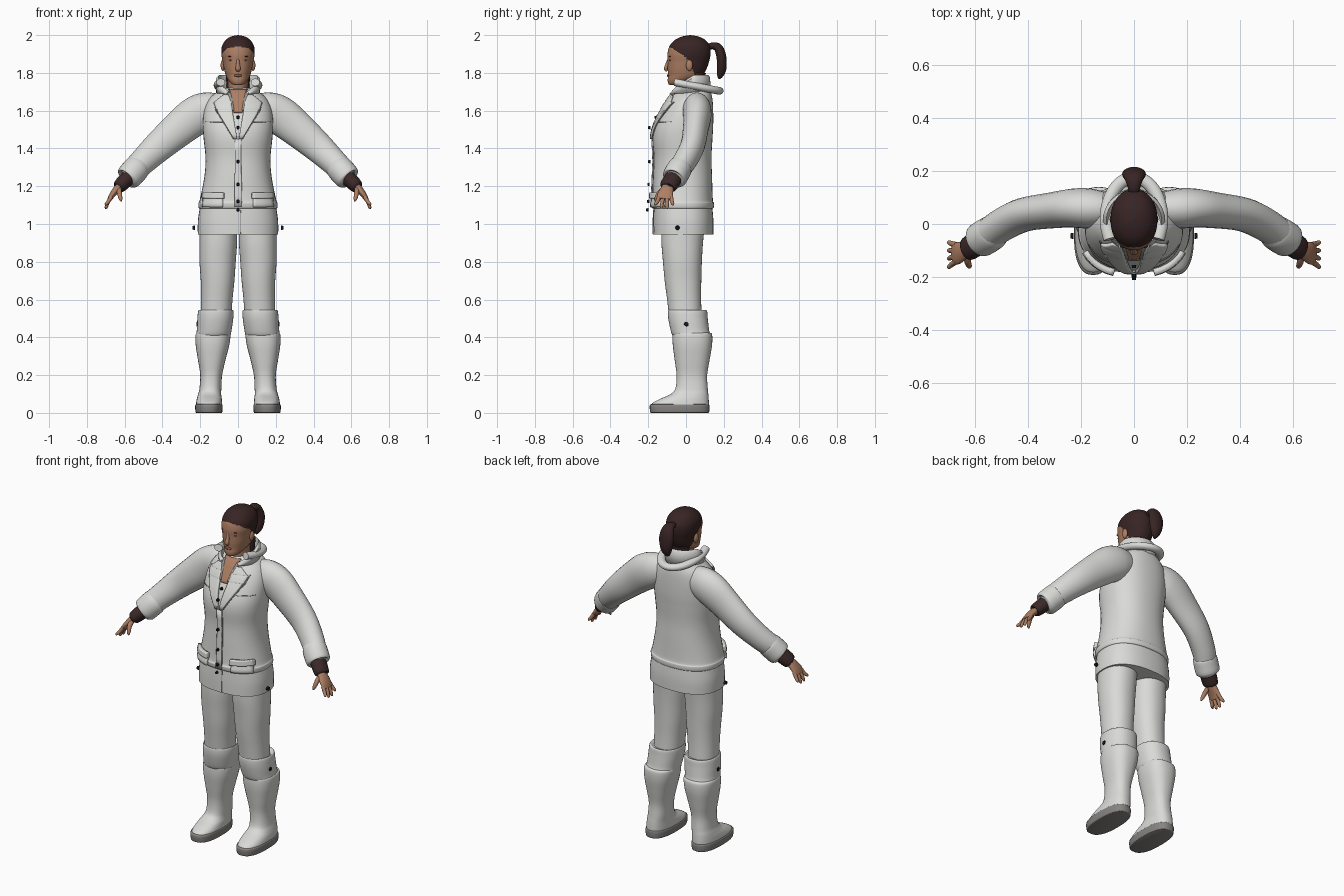
import bpy, bmesh, math
from mathutils import Vector, Matrix
from mathutils.bvhtree import BVHTree

if "Cube" in bpy.data.objects:
    bpy.data.objects.remove(bpy.data.objects["Cube"], do_unlink=True)


def material(name, rgb):
    m = bpy.data.materials.new(name)
    m.use_nodes = True
    m.diffuse_color = (*rgb, 1)
    b = m.node_tree.nodes["Principled BSDF"]
    b.inputs["Base Color"].default_value = (*rgb, 1)
    b.inputs["Roughness"].default_value = 0.8
    return m


WHITE = material("white cloth", (0.7, 0.7, 0.68))
SEAM = material("grey seam", (0.3, 0.3, 0.29))
SOLE = material("grey rubber", (0.24, 0.23, 0.22))
SKIN = material("skin", (0.42, 0.21, 0.125))
LIPS = material("lips", (0.27, 0.1, 0.075))
HAIR = material("dark brown hair", (0.04, 0.018, 0.018))
GLOVE = material("dark brown knit", (0.045, 0.022, 0.022))
BLACK = material("black metal", (0.008, 0.008, 0.008))


def finish(name, bm, mats, mirror=False):
    bmesh.ops.recalc_face_normals(bm, faces=bm.faces)
    me = bpy.data.meshes.new(name)
    bm.to_mesh(me)
    bm.free()
    ob = bpy.data.objects.new(name, me)
    bpy.context.collection.objects.link(ob)
    for m in mats:
        me.materials.append(m)
    bpy.ops.object.select_all(action='DESELECT')
    ob.select_set(True)
    bpy.context.view_layer.objects.active = ob
    bpy.ops.object.shade_smooth_by_angle(angle=math.radians(50))
    if mirror:
        ob.modifiers.new("Mirror", 'MIRROR').use_mirror_merge = False
    return ob


def spline(rows, steps=5):
    """Smooth curve through tuples of any width."""
    p = [Vector(r) for r in rows]
    p = [p[0]] + p + [p[-1]]
    out = []
    for a, b, c, d in zip(p, p[1:], p[2:], p[3:]):
        for i in range(steps):
            t = i / steps
            out.append(b + (c - a) * (t / 2) + (a * 2 - b * 5 + c * 4 - d) * (t * t / 2)
                       + (b * 3 - a - c * 3 + d) * (t ** 3 / 2))
    return out + [p[-1]]


def grid(rings, closed=True, caps=True):
    bm = bmesh.new()
    vs = [[bm.verts.new(p) for p in r] for r in rings]
    n = len(vs[0])
    for a, b in zip(vs, vs[1:]):
        for i in range(n if closed else n - 1):
            j = (i + 1) % n
            bm.faces.new((a[i], a[j], b[j], b[i]))
    if closed and caps:
        bm.faces.new(vs[0])
        bm.faces.new(vs[-1])
    return bm


def oval(centre, u, v, n=32, power=2.0):
    pts = []
    for i in range(n):
        c, s = math.cos(math.tau * i / n), math.sin(math.tau * i / n)
        pts.append(centre + u * math.copysign(abs(c) ** (2 / power), c)
                   + v * math.copysign(abs(s) ** (2 / power), s))
    return pts


def stack_bm(rows, power=2.2, n=40, steps=5):
    """Level sections: height, centre x, half width, front y, back y."""
    return grid([oval(Vector((x, (f + b) / 2, z)), Vector((max(w, .002), 0, 0)),
                      Vector((0, (b - f) / 2, 0)), n, power)
                 for z, x, w, f, b in spline(rows, steps)])


def stack(name, rows, mat, mirror=False, power=2.2):
    return finish(name, stack_bm(rows, power), [mat], mirror)


def tube_bm(rows, ref=(0, 1, 0), n=24):
    """Swept sections: x, y, z, radius along ref, radius across."""
    p = spline(rows)
    rings = []
    for i, q in enumerate(p):
        t = (Vector(p[min(i + 1, len(p) - 1)][:3]) - Vector(p[max(i - 1, 0)][:3])).normalized()
        u = Vector(ref)
        u = (u - t * u.dot(t)).normalized()
        rings.append(oval(Vector(q[:3]), u * q[3], t.cross(u) * q[4], n))
    return grid(rings)


def tube(name, rows, mat, mirror=False, ref=(0, 1, 0)):
    return finish(name, tube_bm(rows, ref), [mat], mirror)


def plate(name, bm_tree, rows, mat, mirror=False, thick=0.008, cols=8):
    """Sheet laid on the front of a body: height, left x, right x."""
    rings = []
    for (z0, a0, b0), (z1, a1, b1) in zip(rows, rows[1:]):
        for k in range(7):
            t = k / 6
            z, a, b = z0 + (z1 - z0) * t, a0 + (a1 - a0) * t, b0 + (b1 - b0) * t
            ring = []
            for i in range(cols + 1):
                x = a + (b - a) * i / cols
                hit = bm_tree.ray_cast(Vector((x, -1, z)), Vector((0, 1, 0)))[0]
                ring.append(Vector((x, (hit.y if hit else 0) - thick / 2, z)))
            rings.append(ring)
    ob = finish(name, grid(rings, closed=False), [mat], mirror)
    s = ob.modifiers.new("Thickness", 'SOLIDIFY')
    s.thickness, s.offset = thick, 0
    return ob


def ball(name, centre, size, mat, mirror=False):
    bm = bmesh.new()
    bmesh.ops.create_uvsphere(bm, u_segments=16, v_segments=10, radius=1,
                              matrix=Matrix.Translation(centre) @ Matrix.Diagonal((*size, 1)))
    return finish(name, bm, [mat], mirror)


def stud(name, centre, axis, mat, mirror=False, r=0.009):
    bm = bmesh.new()
    turn = Vector((0, 0, 1)).rotation_difference(Vector(axis)).to_matrix().to_4x4()
    bmesh.ops.create_cone(bm, cap_ends=True, segments=12, radius1=r, radius2=r * 0.8,
                          depth=0.012, matrix=Matrix.Translation(centre) @ turn)
    return finish(name, bm, [mat], mirror)


# Jacket body and skirt
jacket_rows = [(1.08, 0, .195, -.165, .13), (1.085, 0, .208, -.18, .146), (1.11, 0, .21, -.185, .148),
               (1.13, 0, .202, -.179, .142), (1.25, 0, .178, -.174, .138), (1.35, 0, .172, -.17, .135),
               (1.45, 0, .182, -.176, .14), (1.52, 0, .186, -.163, .144), (1.6, 0, .18, -.125, .144),
               (1.66, 0, .155, -.09, .14), (1.7, 0, .11, -.06, .13), (1.72, 0, .07, -.035, .11)]
jacket_bm = stack_bm(jacket_rows, 2.3)
front = BVHTree.FromBMesh(jacket_bm)
finish("jacket", jacket_bm, [WHITE])
skirt_bm = stack_bm([(.945, 0, .213, -.175, .145), (1.02, 0, .212, -.174, .145),
                     (1.1, 0, .2, -.17, .138)], 2.4)
skirt_front = BVHTree.FromBMesh(skirt_bm)
finish("jacket_skirt", skirt_bm, [WHITE])
plate("skirt_seam", skirt_front, [(1.075, .012, .015), (.946, .012, .015)], SEAM, thick=.003, cols=2)

# Jacket front details
plate("lapels", front, [(1.68, .05, .075), (1.64, .036, .125), (1.6, .03, .112), (1.45, .004, .022)],
      WHITE, True, .016)
plate("lapel_edges", front, [(1.645, .125, .13), (1.6, .112, .118), (1.45, .022, .026)],
      SEAM, True, .004, 2)
plate("chest_skin", front, [(1.712, -.05, .05), (1.66, -.036, .036), (1.59, -.022, .022)], SKIN)
plate("collar_facing", front, [(1.7, .04, .055), (1.66, .03, .05), (1.6, .02, .035)], SEAM, True, .01, 3)
plate("placket", front, [(1.45, -.016, .016), (1.09, -.018, .018)], WHITE)
plate("placket_seam", front, [(1.45, .016, .0185), (1.09, .018, .0205)], SEAM, False, .004, 2)
plate("chest_seams", front, [(1.543, .07, .17), (1.539, .07, .17)], SEAM, True, .004)
plate("pockets", front, [(1.15, .08, .18), (1.09, .08, .185)], WHITE, True, .014)
plate("pocket_flaps", front, [(1.165, .075, .18), (1.135, .075, .185)], WHITE, True, .026)
for y, z in [(-.16, 1.565), (-.195, 1.51), (-.195, 1.33), (-.198, 1.21), (-.2, 1.12), (-.205, 1.075)]:
    stud("front_snap", (0, y, z), (0, -1, 0), BLACK)
stud("skirt_side_snaps", (.234, -.045, .98), (1, 0, 0), BLACK, True, .012)
stud("boot_side_snaps", (.214, .002, .47), (1, 0, 0), BLACK, True, .014)

# Standing collar with a rolled fold behind
collar = []
for deg in range(-150, 151, 6):
    a = math.radians(deg)
    drop = max(0, (abs(deg) - 75) / 75)
    top = 1.79 - .085 * drop
    collar.append([Vector((math.sin(a) * rx, .015 + math.cos(a) * ry, z)) for rx, ry, z in
                   [(.085, .092, 1.66), (.09, .098, (1.69 + top) / 2), (.104, .102, top),
                    (.117, .112, top - .012), (.115, .118, 1.69)]])
ob = finish("collar", grid(collar, closed=False), [WHITE])
ob.modifiers.new("Thickness", 'SOLIDIFY').thickness = .01
roll = [(math.sin(math.radians(d)) * .105, .02 + .155 * math.cos(math.radians(d)),
         1.705 + .03 * (1 - math.cos(math.radians(d))), .02, .024) for d in range(-120, 121, 20)]
tube("collar_roll", roll, WHITE, ref=(0, 0, 1))

# Sleeves, cuffs and knitted wrists
tube("sleeves", [(.09, .055, 1.605, .06, .08), (.16, .058, 1.6, .075, .098), (.225, .06, 1.572, .074, .103),
                 (.305, .052, 1.51, .068, .095), (.415, .035, 1.415, .064, .082),
                 (.5, -.005, 1.335, .062, .071), (.555, -.045, 1.28, .058, .066)], WHITE, True)
tube("sleeve_cuffs", [(.53, -.027, 1.302, .055, .058), (.532, -.029, 1.3, .064, .069),
                      (.555, -.045, 1.275, .067, .071), (.583, -.062, 1.243, .064, .067),
                      (.588, -.065, 1.238, .045, .045)], WHITE, True)
tube("wrist_bands", [(.57, -.058, 1.255, .047, .04), (.605, -.08, 1.222, .048, .04),
                     (.63, -.096, 1.196, .043, .034), (.632, -.097, 1.194, .02, .02)], GLOVE, True)

# Hands
tube("palms", [(.61, -.09, 1.215, .028, .02), (.64, -.1, 1.185, .034, .02),
               (.665, -.11, 1.155, .042, .016), (.68, -.113, 1.13, .04, .012)], SKIN, True)
for i, (tip, drop) in enumerate([(-.162, 1.098), (-.13, 1.082), (-.1, 1.08), (-.07, 1.098)]):
    y = -.142 + i * .021
    tube("fingers", [(.67, y, 1.145, .011, .011), (.687, (y + tip) / 2, 1.118, .01, .01),
                     (.698, tip, drop + .008, .008, .008), (.7, tip, drop, .003, .003)], SKIN, True)
tube("thumbs", [(.63, -.11, 1.19, .014, .014), (.628, -.14, 1.165, .013, .013),
                (.622, -.158, 1.135, .01, .01), (.618, -.163, 1.12, .004, .004)], SKIN, True, (1, 0, 0))

# Trousers
stack("trouser_legs", [(1, .105, .1, -.13, .1), (.9, .105, .1, -.13, .09), (.8, .108, .096, -.122, .084),
                       (.7, .108, .089, -.113, .081), (.6, .112, .083, -.1, .08),
                       (.47, .118, .08, -.085, .085)], WHITE, True)

# Boots: folded tops, shafts with feet, soles
stack("boot_cuffs", [(.535, .115, .078, -.08, .09), (.543, .117, .092, -.094, .11),
                     (.5, .12, .095, -.094, .115), (.44, .126, .092, -.082, .122),
                     (.412, .13, .09, -.072, .128), (.405, .13, .075, -.06, .11)], WHITE, True)
stack("boots", [(.425, .13, .08, -.06, .125), (.415, .132, .092, -.07, .138), (.36, .135, .089, -.07, .138),
                (.28, .139, .073, -.06, .125), (.2, .142, .058, -.05, .112), (.13, .146, .058, -.056, .115),
                (.1, .15, .061, -.08, .118), (.075, .152, .066, -.135, .12), (.052, .153, .069, -.178, .121),
                (.03, .154, .07, -.187, .12)], WHITE, True, 2.4)
stack("boot_soles", [(0, .153, .066, -.184, .117), (.006, .154, .071, -.19, .123),
                     (.042, .154, .072, -.191, .123), (.046, .154, .06, -.17, .11)], SOLE, True, 2.5)

# Head, with hair behind the hairline
head = stack_bm([(1.735, 0, .015, -.085, -.05), (1.742, 0, .033, -.093, -.02), (1.76, 0, .05, -.097, .03),
                 (1.785, 0, .064, -.095, .085), (1.82, 0, .074, -.097, .108), (1.86, 0, .081, -.097, .122),
                 (1.9, 0, .088, -.098, .13), (1.94, 0, .085, -.088, .127), (1.972, 0, .067, -.062, .105),
                 (1.992, 0, .038, -.022, .068), (2, 0, .002, .02, .025)], 2.15, 64, 8)
for f in head.faces:
    c = f.calc_center_median()
    line = -.09 + (1.94 - c.z) * 1.6 if c.z > 1.885 else (1.885 - c.z) * .5
    f.material_index = int(c.y > line)
finish("head", head, [SKIN, HAIR])
stack("neck", [(1.64, 0, .06, -.045, .1), (1.7, 0, .053, -.04, .095), (1.79, 0, .052, -.045, .095)], SKIN)
stack("nape_hair", [(1.7, 0, .06, .03, .098), (1.8, 0, .064, .03, .105)], HAIR)
tube("ponytail", [(0, .11, 1.93, .018, .015), (0, .14, 1.943, .024, .018), (0, .172, 1.93, .036, .024),
                  (0, .188, 1.88, .045, .026), (0, .188, 1.82, .036, .025), (0, .18, 1.785, .02, .016),
                  (0, .174, 1.768, .004, .004)], HAIR, ref=(1, 0, 0))

# Face features
tube("nose", [(0, -.088, 1.878, .007, .008), (0, -.1, 1.845, .01, .009), (0, -.107, 1.822, .014, .01),
              (0, -.1, 1.81, .008, .006)], SKIN, ref=(1, 0, 0))
ball("lips", (0, -.094, 1.786), (.023, .008, .007), LIPS)
ball("eyelids", (.034, -.084, 1.868), (.014, .006, .005), LIPS, True)
ball("eyebrows", (.036, -.085, 1.887), (.018, .005, .003), HAIR, True)
ball("ears", (.08, .018, 1.84), (.012, .018, .03), SKIN, True)
